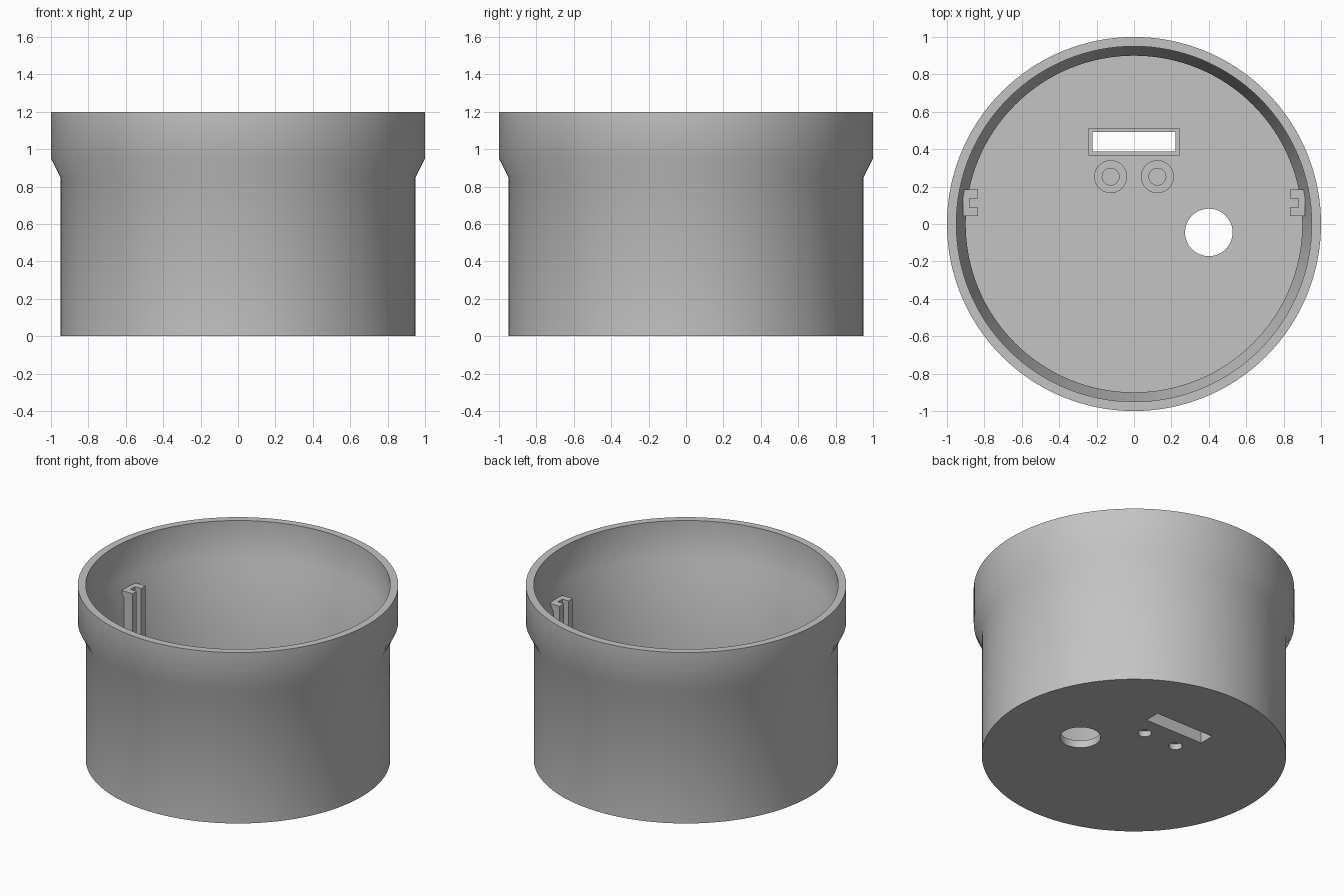
import bpy, bmesh, math

if "Cube" in bpy.data.objects:
    bpy.data.objects.remove(bpy.data.objects["Cube"])

grey = bpy.data.materials.new("plain grey")
grey.diffuse_color = (0.55, 0.55, 0.55, 1)
grey.use_nodes = True
grey.node_tree.nodes["Principled BSDF"].inputs["Base Color"].default_value = grey.diffuse_color


def finish(name, bm):
    bmesh.ops.remove_doubles(bm, verts=bm.verts, dist=1e-5)
    bmesh.ops.recalc_face_normals(bm, faces=bm.faces)
    mesh = bpy.data.meshes.new(name)
    bm.to_mesh(mesh)
    bm.free()
    mesh.materials.append(grey)
    ob = bpy.data.objects.new(name, mesh)
    bpy.context.collection.objects.link(ob)
    return ob


def lathe(name, profile, steps, centre=(0, 0)):
    """Spin an (r, z) profile around the vertical axis."""
    bm = bmesh.new()
    vs = [bm.verts.new((r, 0, z)) for r, z in profile]
    es = [bm.edges.new(p) for p in zip(vs, vs[1:])]
    bmesh.ops.spin(bm, geom=vs + es, cent=(0, 0, 0), axis=(0, 0, 1),
                   angle=math.tau, steps=steps)
    bmesh.ops.translate(bm, verts=bm.verts, vec=(*centre, 0))
    return finish(name, bm)


def box(name, x0, x1, y0, y1, z0, z1):
    bm = bmesh.new()
    bmesh.ops.create_cube(bm, size=1)
    for v in bm.verts:
        v.co = ((x0 + x1) / 2 + v.co.x * (x1 - x0),
                (y0 + y1) / 2 + v.co.y * (y1 - y0),
                (z0 + z1) / 2 + v.co.z * (z1 - z0))
    return finish(name, bm)


def cut(target, cutter):
    cutter.hide_render = True
    mod = target.modifiers.new("cut", 'BOOLEAN')
    mod.operation, mod.solver, mod.object = 'DIFFERENCE', 'EXACT', cutter
    bpy.context.view_layer.objects.active = target
    bpy.ops.object.modifier_apply(modifier=mod.name)
    bpy.data.objects.remove(cutter)


def smooth(ob):
    bpy.ops.object.select_all(action='DESELECT')
    ob.select_set(True)
    bpy.context.view_layer.objects.active = ob
    bpy.ops.object.shade_smooth_by_angle(angle=math.radians(32))


FLOOR = 0.05

# Flared cup shell with a floor
cup = lathe("cup_shell", [(0, 0), (0.95, 0), (0.95, 0.85), (1, 0.95), (1, 1.2),
                          (0.95, 1.2), (0.95, 0.95), (0.9, 0.85),
                          (0.9, FLOOR), (0, FLOOR)], 128)

# Floor openings: round port, slot and two small bores
def bore(r, centre):
    return lathe("bore_cutter", [(0, -0.1), (r, -0.1), (r, 0.1), (0, 0.1)], 48, centre)

cut(cup, bore(0.127, (0.4, -0.045)))
cut(cup, box("slot_cutter", -0.222, 0.222, 0.387, 0.493, -0.1, 0.3))
for side in (-1, 1):
    cut(cup, bore(0.042, (side * 0.125, 0.253)))
smooth(cup)

# Raised collar around the slot
collar = box("slot_collar", -0.243, 0.243, 0.366, 0.514, FLOOR - 0.01, 0.15)
cut(collar, box("slot_cutter", -0.222, 0.222, 0.387, 0.493, -0.1, 0.3))

for side, label in ((-1, "left"), (1, "right")):
    # Round post with a blind hole in its top
    post = lathe(label + "_post", [(0, 0.04), (0.088, 0.04), (0.088, 0.15),
                                   (0.045, 0.15), (0.045, 0.08), (0, 0.08)],
                 48, (side * 0.125, 0.253))
    smooth(post)
    # Upright guide channel on the wall: two prongs and a web
    for part, inner, y0, y1 in (("front_prong", 0.833, 0.043, 0.088),
                                ("channel_web", 0.88, 0.088, 0.137),
                                ("back_prong", 0.833, 0.137, 0.185)):
        xs = sorted((side * inner, side * 0.915))
        box(f"{label}_{part}", *xs, y0, y1, FLOOR - 0.01, 0.9)
